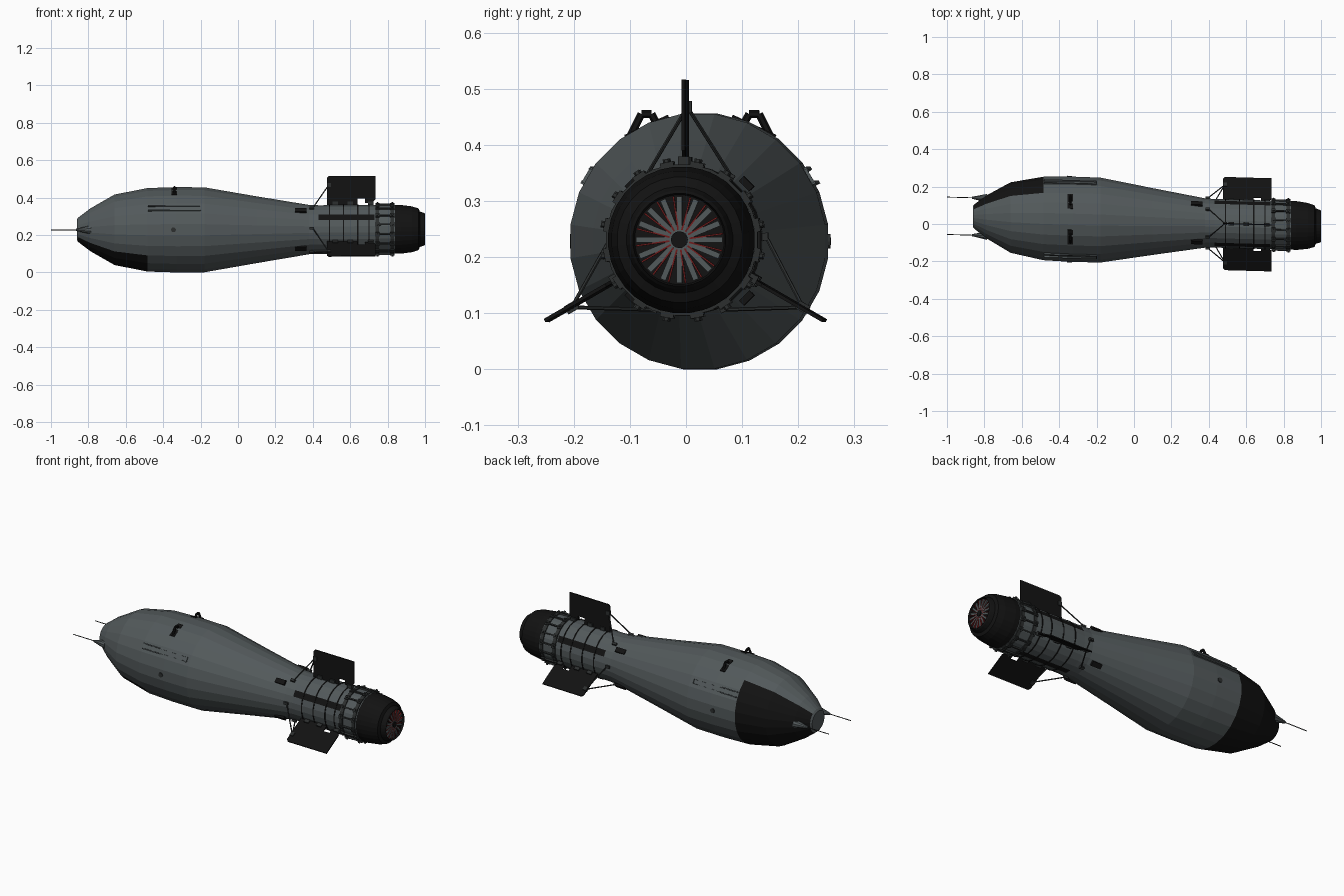
import bpy, bmesh, math
from mathutils import Vector, Matrix

if "Cube" in bpy.data.objects:
    bpy.data.objects.remove(bpy.data.objects["Cube"])

# Everything is built around the x axis, then shifted onto the slightly skewed hull axis.
def mat(name, c):
    m = bpy.data.materials.new(name)
    m.diffuse_color = (*c, 1)
    m.use_nodes = True
    m.node_tree.nodes["Principled BSDF"].inputs["Base Color"].default_value = m.diffuse_color
    return m

GREY = mat("hull grey", (0.085, 0.10, 0.104))
BLACK = mat("black", (0.006, 0.006, 0.006))
STEEL = mat("dark steel", (0.025, 0.028, 0.028))
RED = mat("dark red", (0.16, 0.012, 0.012))

def obj(name, bm, *mats):
    me = bpy.data.meshes.new(name)
    bm.to_mesh(me)
    bm.free()
    o = bpy.data.objects.new(name, me)
    bpy.context.collection.objects.link(o)
    for m in mats:
        me.materials.append(m)
    return o

def polar(x, deg, r):
    a = math.radians(deg)
    return Vector((x, r * math.cos(a), r * math.sin(a)))

def revolve(name, prof, mats, n=24, rule=None):
    """Lathe (x, r) pairs around x; rule(x, angle) picks the material."""
    bm = bmesh.new()
    rings = [[bm.verts.new(polar(x, (k + .5) * 360 / n, r)) for k in range(n)] for x, r in prof]
    for A, B in zip(rings, rings[1:]):
        for k in range(n):
            bm.faces.new((A[k], A[k - 1], B[k - 1], B[k]))
    bm.faces.new(rings[0])
    bm.faces.new(rings[-1])
    bmesh.ops.recalc_face_normals(bm, faces=bm.faces)
    if rule:
        for f in bm.faces:
            c = f.calc_center_median()
            f.material_index = rule(c, round(math.degrees(math.atan2(c.z, c.y))))
    return obj(name, bm, *mats)

def add_box(bm, x, deg, r, size):
    """Box of size (along x, tangent, radial) sitting at a polar position."""
    M = Matrix.Translation(polar(x, deg, r)) @ Matrix.Rotation(math.radians(deg - 90), 4, 'X')
    bmesh.ops.create_cube(bm, size=1, matrix=M @ Matrix.Diagonal((*size, 1)))

def add_rod(bm, a, b, r1, r2=None, n=6):
    d = b - a
    M = Matrix.Translation((a + b) / 2) @ d.to_track_quat('Z', 'Y').to_matrix().to_4x4()
    bmesh.ops.create_cone(bm, cap_ends=True, segments=n, radius1=r1, radius2=r1 if r2 is None else r2,
                          depth=d.length, matrix=M)

# Hull with a dark lower nose panel
def hull_rule(c, a):
    return int(-0.855 < c.x < -0.49 and -137 < a < 47)
revolve("hull", [(-.862, .055), (-.855, .065), (-.79, .115), (-.66, .19), (-.485, .225), (-.33, .23),
                 (-.18, .229), (.1, .18), (.38, .133)], (GREY, BLACK), rule=hull_rule)

# Tail tube with dark panels on the upper and lower flanks
def tube_rule(c, a):
    return int(c.x < .73 and c.x > .42 and a in (30, 150, -90))
revolve("tail_tube", [(.38, .133), (.43, .131), (.73, .131), (.84, .131)], (GREY, BLACK), rule=tube_rule)

# Thin bands around the tail tube
for i, x in enumerate((.49, .565, .64, .70)):
    revolve(f"tail_band_{i}", [(x - .003, .128), (x - .003, .1335), (x + .003, .1335), (x + .003, .128)], (BLACK,))

# Clamp rings with lugs and bars
for i, x in enumerate((.745, .825)):
    revolve(f"clamp_ring_{i}", [(x - .01, .125), (x - .01, .136), (x + .01, .136), (x + .01, .125)], (STEEL,))
bm = bmesh.new()
for k in range(16):
    a = (k + .5) * 22.5
    add_box(bm, .785, a, .135, (.09, .007, .009))
    for x in (.745, .825):
        add_box(bm, x, a, .137, (.022, .024, .008))
        add_rod(bm, polar(x, a, .136), polar(x, a, .147), .006)
obj("clamp_lugs", bm, STEEL)

# Tapered black end cap with a recessed opening
revolve("end_cap", [(.84, .13), (.87, .131), (.93, .123), (.965, .112), (.972, .095), (.994, .088),
                    (1.0, .083), (.985, .08)], (BLACK,), n=32)

# Radial vanes in the opening: grey blades with red edges
bm = bmesh.new()
for k in range(16):
    a = k * 22.5
    add_box(bm, .988, a, .045, (.008, .010, .064))
obj("vanes", bm, GREY)
bm = bmesh.new()
for k in range(16):
    add_box(bm, .989, k * 22.5 + 8, .048, (.008, .003, .06))
obj("vane_edges", bm, RED)
bm = bmesh.new()
add_rod(bm, Vector((.97, 0, 0)), Vector((.998, 0, 0)), .015, n=16)
obj("vane_hub", bm, BLACK)

# Three fins with clipped corners, hinges and struts
outline = [(.475, .128), (.475, .275), (.485, .286), (.735, .286), (.735, .16), (.715, .142),
           (.68, .142), (.68, .165), (.64, .165), (.64, .128)]
for i, a in enumerate((90, 210, 330)):
    bm = bmesh.new()
    f = bm.faces.new([bm.verts.new((x, -.003, r)) for x, r in outline])
    ext = bmesh.ops.extrude_face_region(bm, geom=[f])
    bmesh.ops.translate(bm, vec=(0, .006, 0), verts=[v for v in ext['geom'] if isinstance(v, bmesh.types.BMVert)])
    bmesh.ops.recalc_face_normals(bm, faces=bm.faces)
    bm.transform(Matrix.Rotation(math.radians(a - 90), 4, 'X'))
    obj(f"fin_{i}", bm, BLACK)
    bm = bmesh.new()
    for s in (-33, 33):
        add_rod(bm, polar(.485, a, .238), polar(.40, a + s, .138), .0035)
        add_box(bm, .395, a + s, .136, (.025, .014, .012))
    add_box(bm, .487, a, .238, (.022, .016, .022))
    for x in (.52, .6, .71):
        add_box(bm, x, a, .14, (.03, .02, .018))
    obj(f"fin_struts_{i}", bm, STEEL)

# Hoisting brackets on top of the hull
for i, s in enumerate((-1, 1)):
    bm = bmesh.new()
    pts = [Vector((-.34, s * y, z)) for y, z in ((.125, .187), (.105, .227), (.087, .227), (.075, .205))]
    for p, q in zip(pts, pts[1:]):
        add_rod(bm, p, q, .007)
    add_box(bm, -.34, 90 - s * 25, .226, (.03, .085, .006))
    obj(f"hoist_bracket_{i}", bm, BLACK)

# Side rails and trunnion knobs
for side, flip in (("front", -1), ("back", 1)):
    bm = bmesh.new()
    for deg in (27, 34):
        add_box(bm, -.34, 90 + flip * (deg - 90), .229, (.28, .006, .010))
    add_box(bm, -.2, 90 + flip * (30.5 - 90), .228, (.006, .028, .009))
    obj(f"{side}_rails", bm, GREY)
    bm = bmesh.new()
    add_rod(bm, Vector((-.345, flip * .21, 0)), Vector((-.345, flip * .232, 0)), .013, n=12)
    obj(f"{side}_knob", bm, STEEL)

# Dark pads where the hull meets the tail
bm = bmesh.new()
for a in (45, 135, 225, 315):
    add_box(bm, .335, a, .144, (.06, .026, .012))
obj("tail_pads", bm, BLACK)

# Nose probes with conical fairings
bm, fair = bmesh.new(), bmesh.new()
for s in (-1, 1):
    add_rod(bm, Vector((-1.0, s * .1, 0)), Vector((-.8, s * .1, 0)), .0025)
    add_rod(fair, Vector((-.865, s * .1, 0)), Vector((-.785, s * .1, 0)), .006, .024, n=10)
obj("probes", bm, STEEL)
obj("probe_fairings", fair, GREY)

# Move all parts onto the skewed axis
for o in bpy.data.objects:
    for v in o.data.vertices:
        v.co.y += .016 - .028 * v.co.x
        v.co.z += .228 + .003 * max(v.co.x, 0)
